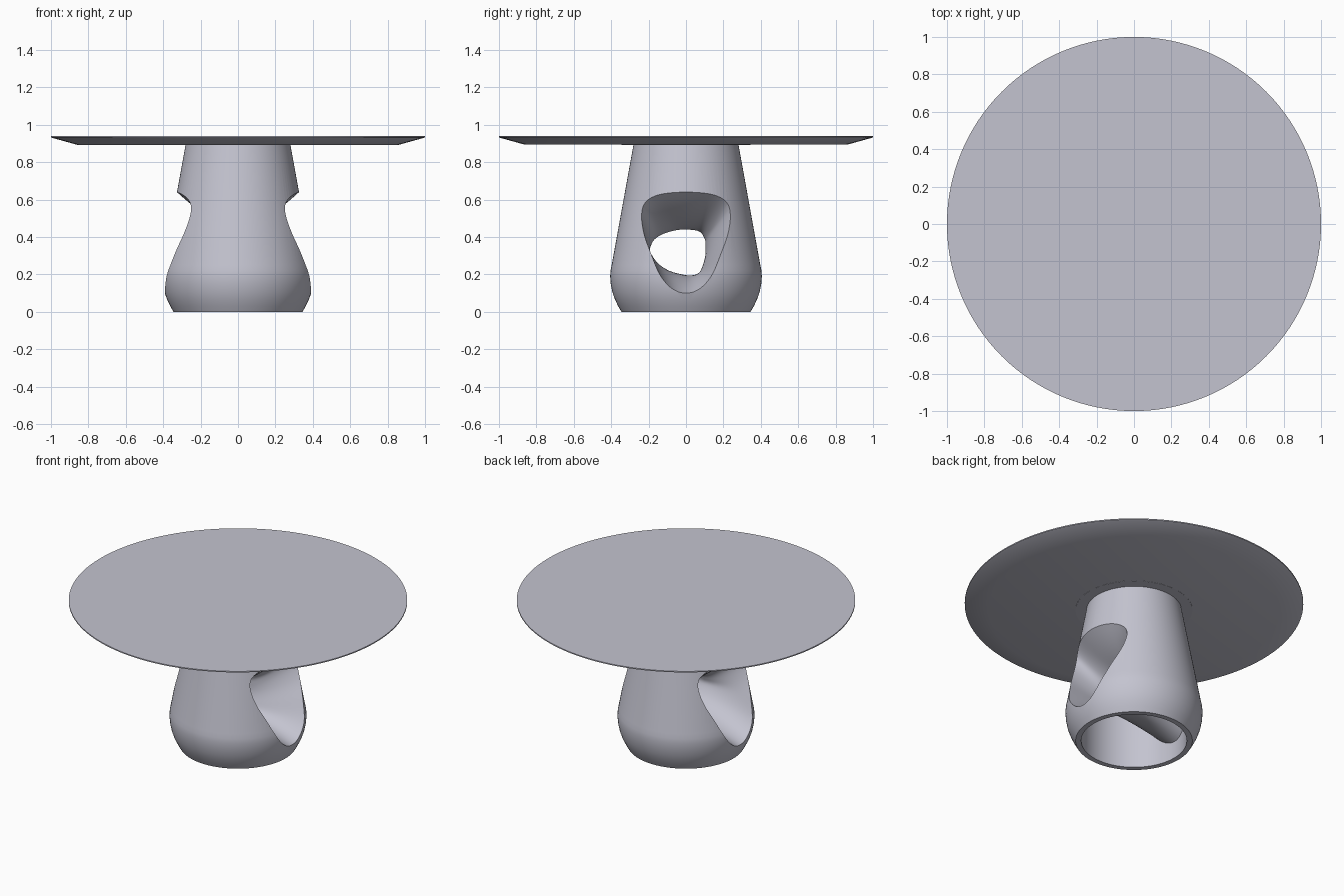
import bpy, bmesh, math
from mathutils import Vector

if "Cube" in bpy.data.objects:
    bpy.data.objects.remove(bpy.data.objects["Cube"], do_unlink=True)

# One flat satin grey for the whole table
grey = bpy.data.materials.new("cool_grey")
grey.use_nodes = True
colour = (0.55, 0.55, 0.63, 1)
grey.diffuse_color = colour
grey.node_tree.nodes["Principled BSDF"].inputs["Base Color"].default_value = colour


def make(name, rings):
    """Closed solid from a list of equal-length vertex loops."""
    bm = bmesh.new()
    loops = [[bm.verts.new(p) for p in ring] for ring in rings]
    n = len(loops[0])
    for a, b in zip(loops, loops[1:]):
        for i in range(n):
            j = (i + 1) % n
            bm.faces.new((a[i], a[j], b[j], b[i]))
    bm.faces.new(loops[0])
    bm.faces.new(loops[-1])
    bmesh.ops.recalc_face_normals(bm, faces=bm.faces)
    mesh = bpy.data.meshes.new(name)
    bm.to_mesh(mesh)
    bm.free()
    mesh.materials.append(grey)
    obj = bpy.data.objects.new(name, mesh)
    bpy.context.collection.objects.link(obj)
    return obj


def revolve(name, profile, sides=96):
    turn = [math.tau * i / sides for i in range(sides)]
    return make(name, [[(r * math.cos(a), r * math.sin(a), z) for a in turn]
                       for r, z in profile])


def activate(obj):
    bpy.ops.object.select_all(action='DESELECT')
    obj.select_set(True)
    bpy.context.view_layer.objects.active = obj


def subtract(obj, cutter):
    mod = obj.modifiers.new("cut", 'BOOLEAN')
    mod.operation, mod.solver, mod.object = 'DIFFERENCE', 'EXACT', cutter
    activate(obj)
    bpy.ops.object.modifier_apply(modifier=mod.name)
    bpy.data.objects.remove(cutter, do_unlink=True)


def closed_curve(points, steps=6):
    """Smooth closed curve through the given points."""
    pts = [Vector(p) for p in points]
    n, out = len(pts), []
    for i in range(n):
        a, b, c, d = (pts[(i + k) % n] for k in (-1, 0, 1, 2))
        for s in range(steps):
            t = s / steps
            out.append(0.5 * (2 * b + (c - a) * t + (2 * a - 5 * b + 4 * c - d) * t ** 2
                              + (3 * b - a - 3 * c + d) * t ** 3))
    return out


# Pedestal outline (radius, height)
outline = [(.345, 0), (.362, .03), (.379, .065), (.393, .105), (.402, .15),
           (.405, .19), (.403, .22), (.397, .25), (.28, .895)]


def radius_at(z):
    for (r0, z0), (r1, z1) in zip(outline, outline[1:]):
        if z <= z1:
            return r0 + (r1 - r0) * (z - z0) / (z1 - z0)
    return outline[-1][0]


# Side tunnel: egg-shaped mouths narrowing to an off-centre throat (y, z)
half = [(-.14, .627), (-.215, .587), (-.237, .52), (-.225, .42),
        (-.19, .32), (-.14, .2), (-.075, .125)]
mouth = closed_curve([(0, .64)] + half + [(0, .10)] + [(-y, z) for y, z in reversed(half)])
throat = closed_curve([(0, .44), (-.06, .435), (-.125, .415), (-.165, .39), (-.185, .36),
                       (-.19, .32), (-.15, .26), (-.09, .22), (-.02, .2), (.03, .195),
                       (.07, .21), (.09, .25), (.103, .3), (.105, .35), (.1, .39), (.07, .43)])


def tunnel(name, grow=0.0):
    centre = Vector((-.02, .35))
    rings = []
    for k in range(-11, 12):
        t = min(abs(k) / 10, 1)
        ring = []
        for m, h in zip(mouth, throat):
            p = h.lerp(m, t ** 1.5)
            p = p + (p - centre).normalized() * grow
            reach = math.sqrt(radius_at(m.y) ** 2 - m.x ** 2)
            x = .6 if abs(k) == 11 else reach * t
            ring.append((math.copysign(x, k), p.x, p.y))
        rings.append(ring)
    return make(name, rings)


# Hollow core, kept clear of the tunnel wall
core = revolve("core_cutter", [(.312, -.05), (.312, .42), (.24, .84)])
subtract(core, tunnel("tunnel_wall", .018))

# Pedestal
pedestal = revolve("pedestal", outline)
subtract(pedestal, tunnel("tunnel_cutter"))
subtract(pedestal, core)

# Round top with bevelled underside, and its flush mounting plate
top = revolve("table_top", [(.86, .893), (.99, .929), (1, .933), (1, .94)], 128)
plate = revolve("mounting_plate", [(.345, .892), (.345, .9)])

for obj in (pedestal, top, plate):
    activate(obj)
    bpy.ops.object.shade_smooth_by_angle(angle=math.radians(30))
